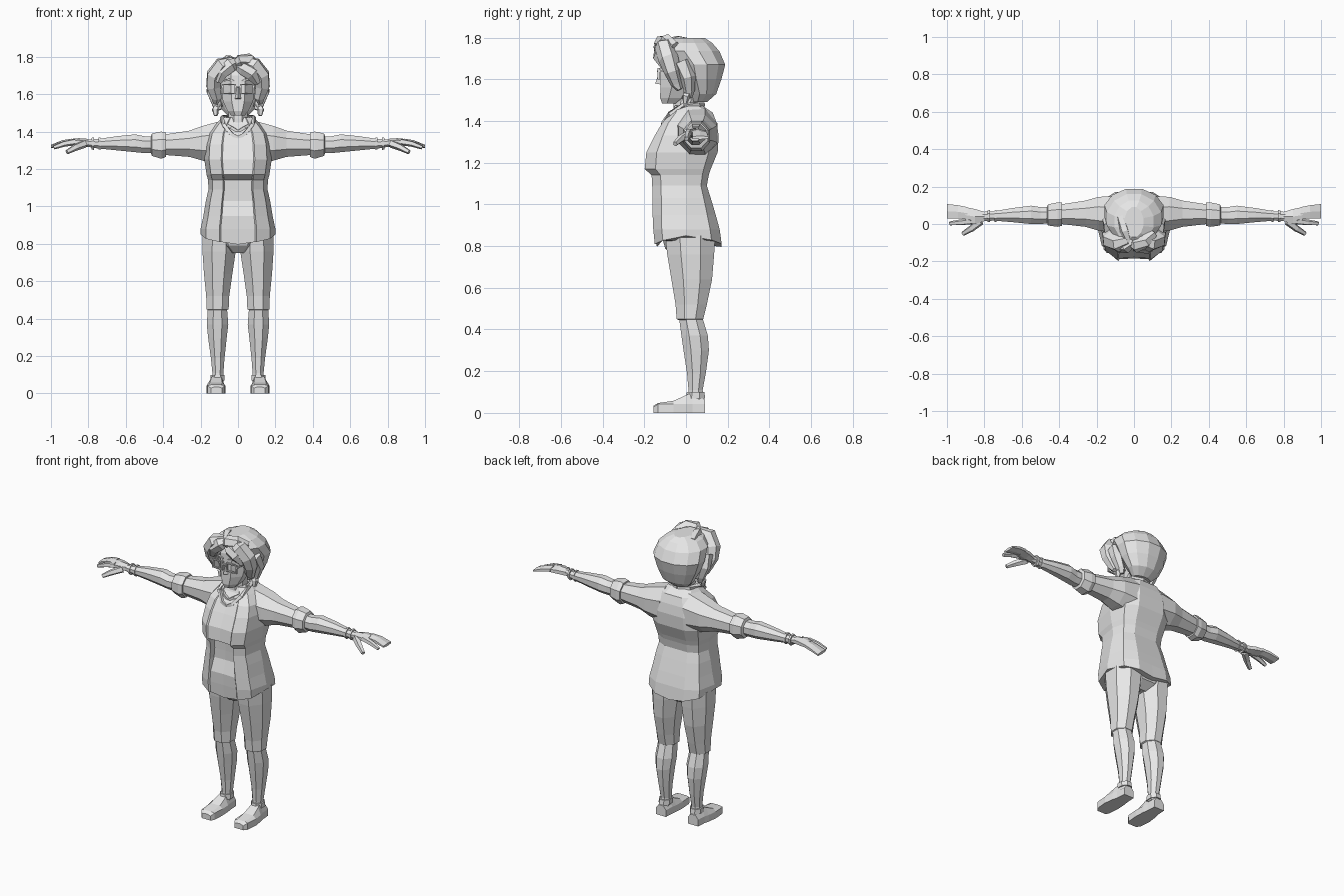
import bpy, bmesh, math
from mathutils import Vector

grey = bpy.data.materials.new("plain grey")
grey.diffuse_color = (0.8, 0.8, 0.8, 1)


def skin(name, rings, mirror=False, caps=True):
    """Join equal-length rings of points into a flat-shaded, capped shell."""
    bm = bmesh.new()
    vs = [[bm.verts.new(p) for p in r] for r in rings]
    n = len(rings[0])
    for a, b in zip(vs, vs[1:]):
        for i in range(n):
            j = (i + 1) % n
            bm.faces.new((a[i], a[j], b[j], b[i]))
    if caps:
        bm.faces.new(vs[0])
        bm.faces.new(vs[-1])
    bmesh.ops.recalc_face_normals(bm, faces=bm.faces)
    me = bpy.data.meshes.new(name)
    bm.to_mesh(me)
    bm.free()
    me.materials.append(grey)
    ob = bpy.data.objects.new(name, me)
    bpy.context.collection.objects.link(ob)
    if mirror:
        ob.modifiers.new("mirror", "MIRROR").use_mirror_merge = False
    return ob


def circle(n):
    k = 1 / math.cos(math.pi / n)
    return [(k * math.cos(2 * math.pi * (i + .5) / n), k * math.sin(2 * math.pi * (i + .5) / n))
            for i in range(n)]


def upright(name, secs, n=8, mirror=False):
    """Sections: z, x low, x high, y low, y high."""
    return skin(name, [[((a + b) / 2 + (b - a) / 2 * c, (d + e) / 2 + (e - d) / 2 * s, z)
                        for c, s in circle(n)] for z, a, b, d, e in secs], mirror)


def sideways(name, secs, n=8):
    """Sections: x, y low, y high, z low, z high; mirrored to both arms."""
    return skin(name, [[(x, (a + b) / 2 + (b - a) / 2 * c, (d + e) / 2 + (e - d) / 2 * s)
                        for c, s in circle(n)] for x, a, b, d, e in secs], True)


def tube(name, pts, n=6, mirror=False):
    """Path points: x, y, z, radius."""
    P = [Vector(p[:3]) for p in pts]
    rings = []
    for i, p in enumerate(P):
        t = (P[min(i + 1, len(P) - 1)] - P[max(i - 1, 0)]).normalized()
        u = t.cross(Vector((0.1, 1, 0.15))).normalized()
        v = t.cross(u)
        rings.append([p + pts[i][3] * (u * c + v * s) for c, s in circle(n)])
    return skin(name, rings, mirror)


def block(name, x0, x1, y0, y1, z0, z1, mirror=False):
    return skin(name, [[(x0, y0, z), (x1, y0, z), (x1, y1, z), (x0, y1, z)] for z in (z0, z1)], mirror)


# Torso: half outline with a recessed front panel between the open vest edges
half = [(0, -.93), (.46, -.95), (.50, -1), (.86, -.74), (1, 0), (.88, .68), (.5, .95), (0, .95)]
outline = half + [(-x, y) for x, y in half[-2:0:-1]]
torso = [(.82, .20, .15, .18), (.88, .20, .157, .17), (.95, .185, .16, .15), (1.03, .172, .16, .125),
         (1.09, .158, .162, .105), (1.14, .16, .165, .115), (1.17, .168, .198, .125),
         (1.25, .18, .19, .16), (1.33, .175, .15, .165), (1.39, .16, .115, .155),
         (1.44, .12, .08, .125), (1.475, .085, .062, .07)]
rings = []
for k, (z, w, f, b) in enumerate(torso):
    ring = []
    for x, y in outline:
        dz = (.03 * abs(x) - .025 * abs(y)) if k == 0 else 0      # wavy hem
        yf = y * (f if y < 0 else b)
        if y < -.9 and abs(x) < .48 and 1.03 <= z < 1.16:
            yf += .025                                           # shade below the bust
        ring.append((x * w, yf + .01 * (k > 9), z + dz))
    rings.append(ring)
skin("tunic", rings)
upright("hips", [(.75, -.05, .05, -.06, .08), (.79, -.12, .12, -.10, .13), (.86, -.18, .18, -.12, .15)])

# Collar bands round the neckline
for i, (w, drop, r) in enumerate([(.085, 1.365, .009), (.07, 1.40, .007)]):
    y = -.112 + .02 * i
    tube("collar", [(0, y, drop, r), (.035, y + .003, drop + .022, r), (w * .9, y + .035, 1.435, r),
                    (w, -.01, 1.475, r), (w * .8, .06, 1.478, r), (0, .082, 1.478, r)], 4, True)

# Arms with rolled sleeves
sideways("sleeve", [(.08, -.05, .15, 1.22, 1.46), (.19, -.035, .145, 1.245, 1.43), (.26, -.015, .125, 1.265, 1.405),
                    (.39, 0, .105, 1.275, 1.385)])
sideways("rolled_cuff", [(.385, -.01, .115, 1.265, 1.395), (.41, -.015, .115, 1.255, 1.40),
                         (.46, -.008, .105, 1.27, 1.39), (.465, .005, .09, 1.285, 1.375)])
sideways("forearm", [(.44, .005, .09, 1.285, 1.375), (.50, 0, .09, 1.285, 1.375), (.55, 0, .098, 1.29, 1.385),
                     (.65, .01, .085, 1.30, 1.375), (.75, .018, .068, 1.31, 1.36), (.81, .015, .065, 1.32, 1.358)])
for x in (.735, .77):
    sideways("bracelet", [(x, .012, .075, 1.302, 1.368), (x + .012, .012, .073, 1.305, 1.367)])

# Hands: palm, joined fingers, index finger and thumb
sideways("palm", [(.80, .015, .065, 1.32, 1.358), (.85, .0, .08, 1.325, 1.362), (.90, .005, .09, 1.33, 1.358)], 6)
sideways("fingers", [(.89, .025, .09, 1.332, 1.36), (.94, .03, .10, 1.325, 1.352), (1.0, .03, .107, 1.313, 1.328)], 6)
tube("index_finger", [(.87, .015, 1.345, .015), (.93, .008, 1.335, .013), (.985, .003, 1.315, .009)], 5, True)
tube("thumb", [(.82, .015, 1.335, .018), (.87, -.025, 1.315, .015), (.915, -.052, 1.29, .01)], 5, True)

# Cropped trousers, calves and shoes
upright("trouser_leg", [(.445, .06, .158, -.035, .075), (.45, .05, .168, -.045, .083), (.52, .047, .17, -.05, .10),
                        (.64, .03, .182, -.07, .125), (.76, .012, .19, -.09, .135), (.85, .01, .19, -.10, .14)], 8, True)
upright("calf", [(.06, .078, .138, .01, .085), (.11, .078, .137, .012, .08), (.19, .072, .145, .005, .095),
                 (.30, .06, .16, -.012, .11), (.37, .052, .167, -.022, .105), (.47, .06, .16, -.035, .075)], 8, True)
upright("sock", [(.07, .072, .146, .0, .092), (.10, .072, .146, .004, .088)], 8, True)
# Shoe sections from toe to heel: y, x low, x high, top
shoe = [(-.155, .085, .145, .035), (-.135, .072, .162, .047), (-.06, .067, .168, .058),
        (0, .07, .16, .085), (.03, .075, .152, .098), (.09, .078, .148, .065)]
skin("shoe", [[(a, y, 0), (b, y, 0), (b, y, .042 if t > .045 else t * .8), (b - .018, y, t), (a + .018, y, t),
               (a, y, .042 if t > .045 else t * .8)] for y, a, b, t in shoe], True)

# Neck and face
upright("neck", [(1.41, -.065, .065, -.06, .08), (1.47, -.05, .05, -.06, .055), (1.56, -.05, .05, -.055, .06)])
upright("face", [(1.485, -.035, .035, -.115, -.03), (1.51, -.056, .056, -.124, .02), (1.56, -.08, .08, -.123, .06),
                 (1.62, -.09, .09, -.122, .09), (1.70, -.092, .092, -.12, .10), (1.76, -.075, .075, -.10, .10)])
skin("nose", [[(-.01, -.118, 1.635), (.01, -.118, 1.635), (0, -.128, 1.635)],
              [(-.018, -.12, 1.575), (.018, -.12, 1.575), (0, -.148, 1.58)]])
skin("ear", [[(x, -.01, 1.60), (x, .03, 1.60), (x, .035, 1.65), (x, -.02, 1.65)] for x in (.085, .105)], True)

# Glasses: rim bars, bridge and temples
for z in (1.60, 1.648):
    block("glasses_rim", .014, .082, -.137, -.127, z, z + .007, True)
for x in (.012, .078):
    block("glasses_side", x, x + .007, -.137, -.125, 1.60, 1.655, True)
block("glasses_bridge", -.014, .014, -.139, -.127, 1.635, 1.643)
block("glasses_temple", .085, .092, -.135, .01, 1.635, 1.645, True)
tube("eyebrow", [(.018, -.122, 1.668, .005), (.05, -.122, 1.679, .005), (.078, -.112, 1.67, .003)], 4, True)

# Hair: main faceted cap with a slight back parting
upright("hair_back", [(1.49, -.06, .06, .03, .10), (1.53, -.10, .10, .02, .145), (1.60, -.135, .135, -.02, .17),
                      (1.67, -.158, .158, -.05, .188), (1.735, -.145, .145, -.105, .16),
                      (1.775, -.105, .105, -.10, .125), (1.798, -.05, .05, -.07, .09)], 12)
# Swept fringe and side locks
tube("side_lock", [(.03, -.085, 1.775, .025), (.085, -.105, 1.755, .04), (.125, -.085, 1.70, .042),
                   (.132, -.065, 1.64, .036), (.115, -.045, 1.58, .026), (.12, -.03, 1.55, .012)], 6, True)
tube("temple_lock", [(.12, -.02, 1.68, .04), (.135, .01, 1.61, .032), (.115, .015, 1.55, .024),
                     (.105, .01, 1.515, .018)], 6, True)
tube("curl_tip", [(.10, .02, 1.55, .018), (.122, 0, 1.515, .016), (.118, -.005, 1.485, .009)], 5, True)
tube("fringe_left", [(0, -.09, 1.775, .02), (-.04, -.115, 1.755, .036), (-.085, -.115, 1.715, .032),
                     (-.105, -.105, 1.665, .018)], 6)
tube("fringe_right", [(-.01, -.10, 1.755, .018), (.03, -.118, 1.735, .032), (.075, -.12, 1.71, .034),
                      (.105, -.10, 1.66, .018)], 6)
tube("top_curl", [(-.02, -.10, 1.755, .018), (.01, -.115, 1.775, .034), (.06, -.095, 1.782, .032),
                  (.10, -.05, 1.755, .024)], 6)
tube("top_strand", [(-.03, -.10, 1.78, .012), (-.05, -.04, 1.785, .022), (-.07, .04, 1.77, .02)], 5)
